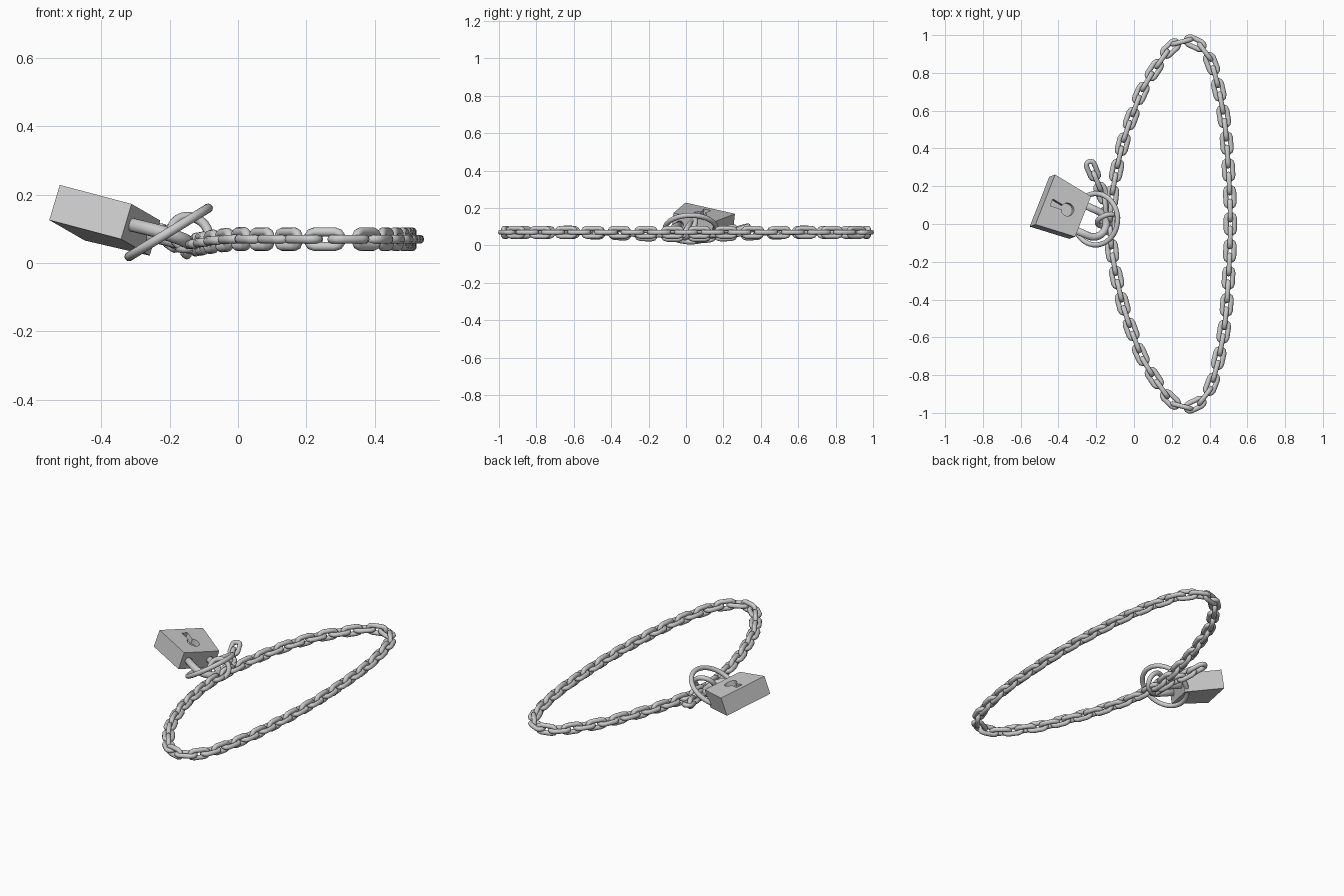
import bpy, bmesh
from math import sin, cos, pi, radians
from mathutils import Vector, Matrix

if "Cube" in bpy.data.objects:
    bpy.data.objects.remove(bpy.data.objects["Cube"])


def mesh_object(name, bm, smooth=False):
    bmesh.ops.recalc_face_normals(bm, faces=bm.faces)
    me = bpy.data.meshes.new(name)
    bm.to_mesh(me)
    bm.free()
    for p in me.polygons:
        p.use_smooth = smooth
    ob = bpy.data.objects.new(name, me)
    bpy.context.collection.objects.link(ob)
    return ob


def tube(name, pts, r, sides=10, closed=True):
    """Sweep a circle along a path lying in the local xy plane."""
    bm = bmesh.new()
    n = len(pts)
    rings = []
    for i, p in enumerate(pts):
        a = pts[(i + 1) % n] if closed else pts[min(i + 1, n - 1)]
        b = pts[(i - 1) % n] if closed else pts[max(i - 1, 0)]
        side = (a - b).normalized().cross(Vector((0, 0, 1)))
        rings.append([bm.verts.new(p + r * (side * cos(2 * pi * k / sides)
                      + Vector((0, 0, sin(2 * pi * k / sides))))) for k in range(sides)])
    for i in range(n if closed else n - 1):
        q, s = rings[i], rings[(i + 1) % n]
        for k in range(sides):
            m = (k + 1) % sides
            bm.faces.new((q[k], q[m], s[m], s[k]))
    if not closed:
        bm.faces.new(rings[0])
        bm.faces.new(rings[-1])
    return mesh_object(name, bm, True)


def arc(cx, r, a0, a1, n):
    return [Vector((cx + r * cos(radians(a0 + (a1 - a0) * i / n)),
                    r * sin(radians(a0 + (a1 - a0) * i / n)), 0)) for i in range(n + 1)]


def frame(x, z, loc):
    """Matrix with local x along x and local z as near z as possible."""
    x = Vector(x).normalized()
    y = Vector(z).cross(x).normalized()
    m = Matrix((x, y, x.cross(y))).transposed().to_4x4()
    m.translation = Vector(loc)
    return m


def spline(pts, closed, steps=20):
    out, n = [], len(pts)
    for i in range(n if closed else n - 1):
        g = [pts[(i + d) % n] if closed else pts[max(0, min(n - 1, i + d))] for d in (-1, 0, 1, 2)]
        a, b, c, d = g
        for s in range(steps):
            t = s / steps
            out.append(0.5 * (2 * b + (c - a) * t + (2 * a - 5 * b + 4 * c - d) * t * t
                              + (3 * b - a - 3 * c + d) * t ** 3))
    out.append(pts[0] if closed else pts[-1])
    return out


# One chain link, shared by every link of the chain
R, W = 0.0215, 0.0135
link_path = arc(0.03, R, -90, 90, 5) + arc(-0.03, R, 90, 270, 5)
first = tube("chain_link", link_path, W, 10)
link_mesh = first.data
bpy.data.objects.remove(first)


def chain(name, pts, count, closed):
    path = spline(pts, closed)
    acc = [0.0]
    for a, b in zip(path, path[1:]):
        acc.append(acc[-1] + (b - a).length)
    step = acc[-1] / (count if closed else count - 1)

    def at(s):
        s = s % acc[-1] if closed else max(0, min(acc[-1], s))
        for i in range(len(path) - 1):
            if s <= acc[i + 1]:
                return path[i].lerp(path[i + 1], (s - acc[i]) / (acc[i + 1] - acc[i]))
        return path[-1]

    for i in range(count):
        tangent = at(i * step + 0.02) - at(i * step - 0.02)
        ob = bpy.data.objects.new(f"{name}_{i}", link_mesh)
        bpy.context.collection.objects.link(ob)
        ob.matrix_world = frame(tangent, (0, 0, 1), at(i * step)) @ Matrix.Rotation(pi / 2 * (i % 2), 4, 'X')


# Main chain loop, symmetric front to back
half = [(0.5, .29), (.475, .57), (.42, .82), (.36, .93), (.28, .968), (.2, .935), (.125, .84),
        (.05, .72), (0, .6), (-.055, .44), (-.095, .27), (-.118, .13)]
z = lambda x: 0.07 if x > -0.03 else 0.07 + (x + 0.03) * 0.17
loop = [(0.51, 0)] + half + [(-0.125, 0)] + [(x, -y) for x, y in reversed(half)]
chain("chain_loop", [Vector((x, y, z(x))) for x, y in loop], 60, True)

# Loose chain end beside the lock
chain("chain_tail", [Vector(p) for p in ((-.15, .03, .045), (-.155, .12, .05), (-.185, .2, .065),
                                         (-.22, .285, .09))], 5, False)

# Large tilted ring
ring = tube("large_ring", arc(0, 0.136, 0, 352.5, 47), 0.0135, 12)
ring.matrix_world = frame((0.245, 0, 0.15), (-0.15, 0, 0.245), (-0.203, 0.025, 0.09))

# Small ring joining chain and shackle
small = tube("joining_ring", arc(0, 0.056, 0, 345, 23), 0.014, 10)
small.matrix_world = frame((1, 0.3, 0), (0.3, -0.8, 0.5), (-0.14, 0.02, 0.088))

# Padlock frame: local x points to the shackle, local y across, local z up from face
lock = frame((0.2, -0.09, -0.05), (0.03, 0.012, 0.105), (-0.385, 0.079, 0.1225))

# Tapered padlock body
bm = bmesh.new()
bmesh.ops.create_cube(bm, size=1)
for v in bm.verts:
    v.co = Vector((v.co.x * 0.225, v.co.y * (0.29 if v.co.x < 0 else 0.235), v.co.z * 0.108))
body = mesh_object("padlock_body", bm)
body.matrix_world = lock

# Keyhole: round recess and a flared slot
def cutter(name, outline):
    bm = bmesh.new()
    f = bm.faces.new([bm.verts.new((x, y, 0.022)) for x, y in outline])
    e = bmesh.ops.extrude_face_region(bm, geom=[f])["geom"]
    for v in e:
        if isinstance(v, bmesh.types.BMVert):
            v.co.z = 0.1
    c = mesh_object(name, bm)
    c.matrix_world = lock
    c.hide_render = True
    c.hide_set(True)
    mod = body.modifiers.new(name, 'BOOLEAN')
    mod.object = c
    mod.operation = 'DIFFERENCE'
    mod.solver = 'EXACT'
    return c


cutters = [cutter("keyhole_round_cutter", [(p.x, p.y) for p in arc(0.02, 0.035, 0, 345, 23)]),
           cutter("keyhole_slot_cutter", [(0.0, -0.011), (0.0, 0.011), (-0.075, 0.02), (-0.075, -0.02)])]
bpy.context.view_layer.update()
dg = bpy.context.evaluated_depsgraph_get()
cut_mesh = bpy.data.meshes.new_from_object(body.evaluated_get(dg))
body.modifiers.clear()
body.data = cut_mesh
for c in cutters:
    bpy.data.objects.remove(c)

# Shackle
path = [Vector((0.09, -0.072, 0))] + arc(0.19, 0.072, -90, 90, 16) + [Vector((0.09, 0.072, 0))]
shackle = tube("padlock_shackle", path, 0.02, 14, closed=False)
shackle.matrix_world = lock
